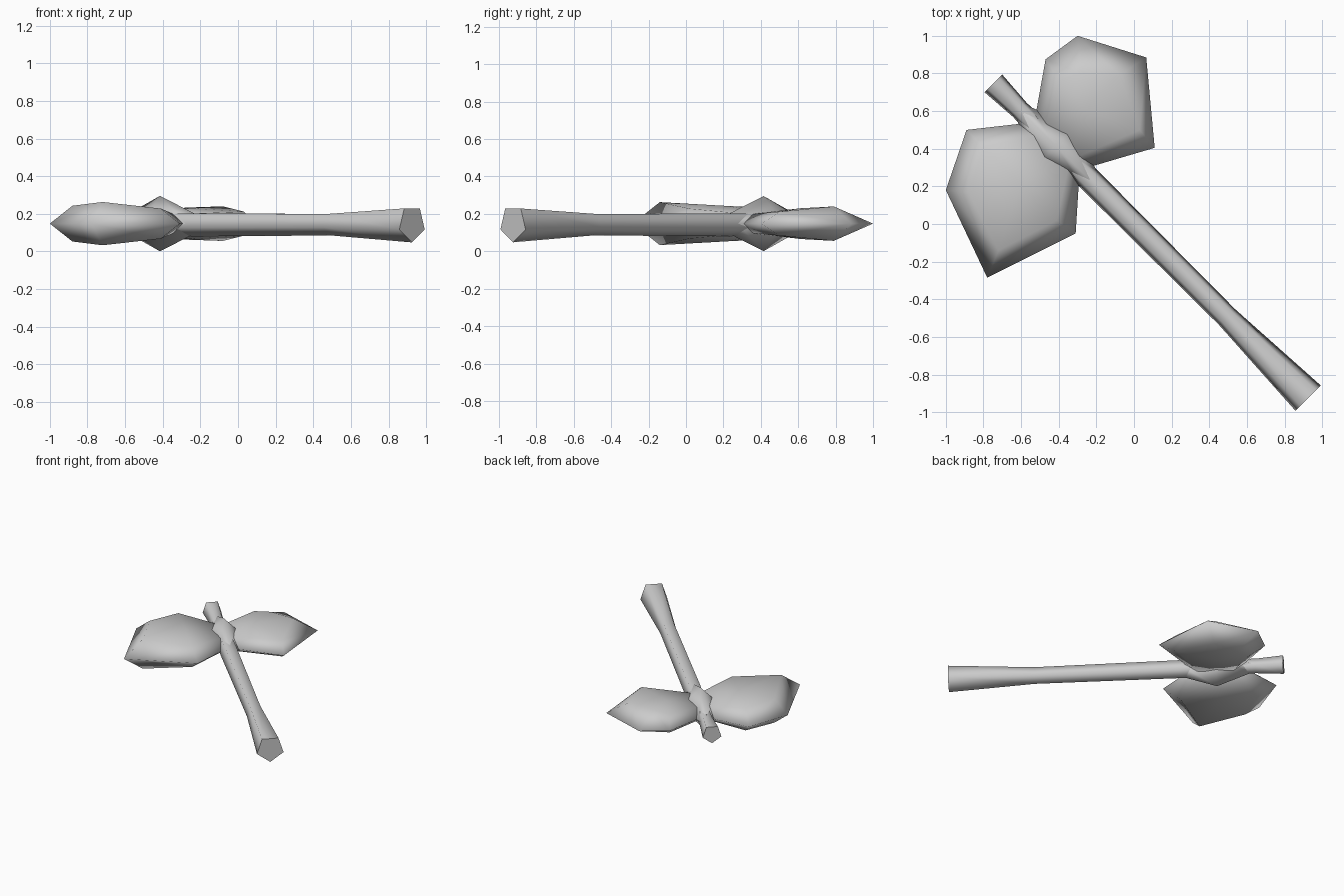
import bpy, bmesh
from math import sin, cos, pi
from mathutils import Vector

if "Cube" in bpy.data.objects:
    bpy.data.objects.remove(bpy.data.objects["Cube"])

GREY = bpy.data.materials.new("plain_grey")
GREY.use_nodes = True
GREY.diffuse_color = (0.6, 0.6, 0.6, 1)
GREY.node_tree.nodes["Principled BSDF"].inputs["Base Color"].default_value = (0.6, 0.6, 0.6, 1)

MID = 0.148                                  # height of the lying axe's centre plane
ALONG = Vector((1, -1, 0)).normalized()      # from head to butt
ACROSS = Vector((1, 1, 0)).normalized()
UP = Vector((0, 0, 1))


def finish(bm, name):
    bmesh.ops.recalc_face_normals(bm, faces=bm.faces)
    mesh = bpy.data.meshes.new(name)
    bm.to_mesh(mesh)
    bm.free()
    mesh.materials.append(GREY)
    obj = bpy.data.objects.new(name, mesh)
    bpy.context.collection.objects.link(obj)
    return obj


def rod(name, stations, sides):
    """Sweep a regular polygon, one corner down, through (distance, radius) stations."""
    bm = bmesh.new()
    rings = []
    for s, r in stations:
        ring = []
        for i in range(sides):
            a = 2 * pi * i / sides - pi / 2
            ring.append(bm.verts.new(ALONG * s + ACROSS * r * cos(a) + UP * (MID + r * sin(a))))
        rings.append(ring)
    for a, b in zip(rings, rings[1:]):
        for i in range(sides):
            j = (i + 1) % sides
            bm.faces.new((a[i], a[j], b[j], b[i])).smooth = True
    for end in (rings[0], rings[-1]):
        bm.faces.new(end)
    return finish(bm, name)


def blade(name, rim, inner):
    """Sharp flat outline, with a raised inner outline mirrored on both faces."""
    bm = bmesh.new()
    edge = [bm.verts.new((x, y, MID)) for x, y in rim]
    n = len(edge)
    middle = sum((Vector(p) for p in inner), Vector()) / n
    for side in (1, -1):
        ring = [bm.verts.new((x, y, MID + side * h)) for x, y, h in inner]
        top = bm.verts.new((middle.x, middle.y, MID + side * middle.z * 1.2))
        for i in range(n):
            j = (i + 1) % n
            bm.faces.new((edge[i], edge[j], ring[j], ring[i]))
            bm.faces.new((ring[i], ring[j], top))
    for f in bm.faces:
        f.smooth = True
    return finish(bm, name)


# Five-sided handle with a pinched neck and a flared butt
rod("handle", [(-1.057, 0.07), (-0.86, 0.055), (-0.33, 0.068), (0.70, 0.063), (1.308, 0.10)], 5)

# Diamond-shaped boss where the blades meet the handle
rod("head_boss", [(-0.83, 0.05), (-0.587, 0.147), (-0.33, 0.055)], 4)

# Large blade
blade("right_blade",
      [(-0.54, 0.54), (-0.89, 0.50), (-1.0, 0.18), (-0.78, -0.285), (-0.31, -0.05), (-0.29, 0.27)],
      [(-0.48, 0.48, 0.05), (-0.80, 0.41, 0.085), (-0.88, 0.17, 0.095),
       (-0.72, -0.14, 0.115), (-0.41, 0.02, 0.08), (-0.34, 0.34, 0.05)])

# Smaller blade
blade("left_blade",
      [(-0.53, 0.54), (-0.47, 0.875), (-0.30, 1.0), (0.065, 0.885), (0.11, 0.405), (-0.28, 0.29)],
      [(-0.48, 0.48, 0.05), (-0.40, 0.77, 0.07), (-0.28, 0.80, 0.085),
       (-0.08, 0.79, 0.092), (0.03, 0.50, 0.064), (-0.34, 0.34, 0.05)])
